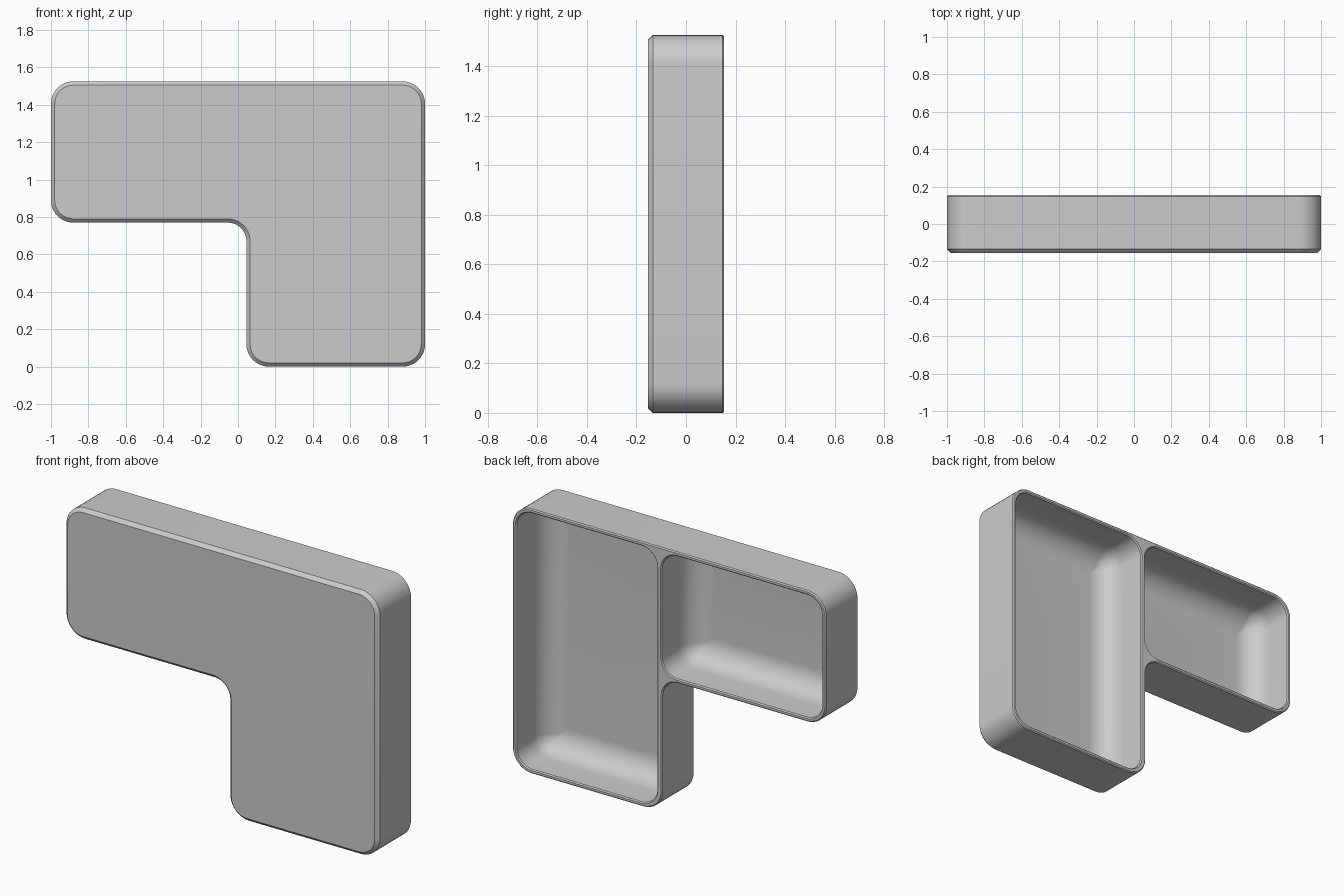
import bpy, bmesh, math
from mathutils import Vector

default = bpy.data.objects.get("Cube")
if default:
    bpy.data.objects.remove(default)

STEPS = 10                      # segments per rounded corner
FRONT, BACK = -0.154, 0.154     # depth limits
FLOOR = -0.13                   # inner face of the front panel
CHAMFER, LIP, FILLET = 0.02, 0.006, 0.13


def rounded(corners, inset):
    """Offset a counter-clockwise outline of (x, z, radius) and round its corners."""
    pts, count = [], len(corners)
    for i, (x, z, radius) in enumerate(corners):
        here = Vector((x, z))
        d_in = (here - Vector(corners[i - 1][:2])).normalized()
        d_out = (Vector(corners[(i + 1) % count][:2]) - here).normalized()
        turn = 1 if d_in.cross(d_out) > 0 else -1
        n_in, n_out = Vector((-d_in.y, d_in.x)), Vector((-d_out.y, d_out.x))
        r = max(radius - turn * inset, 0.008)
        # Arc centre sits r away from both offset sides
        centre = here + (n_in + n_out) * (inset + turn * r)
        start = math.atan2(-turn * n_in.y, -turn * n_in.x)
        for k in range(STEPS + 1):
            a = start + turn * math.pi / 2 * k / STEPS
            pts.append(centre + r * Vector((math.cos(a), math.sin(a))))
    return pts


def skin(bm, corners, levels):
    """Loft outline rings through (inset, y) levels; return the rings."""
    rings = [[bm.verts.new((p.x, y, p.y)) for p in rounded(corners, inset)]
             for inset, y in levels]
    for a, b in zip(rings, rings[1:]):
        for i in range(len(a)):
            j = (i + 1) % len(a)
            bm.faces.new((a[i], a[j], b[j], b[i]))
    return rings


def box(x0, x1, z0, z1, r):
    return [(x0, z0, r), (x1, z0, r), (x1, z1, r), (x0, z1, r)]


bm = bmesh.new()

# Outer L-shaped shell with chamfered front
outline = [(0.045, 0, 0.12), (1, 0, 0.12), (1, 1.525, 0.12),
           (-1, 1.525, 0.12), (-1, 0.77, 0.12), (0.045, 0.77, 0.1)]
outer = skin(bm, outline, [(CHAMFER, FRONT), (0, FRONT + CHAMFER),
                           (0, BACK - LIP), (LIP, BACK)])
bm.faces.new(outer[0])
rims = [outer[-1]]

# Two pockets with a soft fillet between wall and floor
pocket_levels = [(0, BACK), (LIP, BACK - LIP)]
for k in range(9):
    a = math.pi / 2 * k / 8
    pocket_levels.append((LIP + FILLET * (1 - math.cos(a)),
                          FLOOR + FILLET * (1 - math.sin(a))))
for pocket in (box(0.072, 0.982, 0.018, 1.507, 0.105),
               box(-0.982, 0.054, 0.788, 1.507, 0.105)):
    rings = skin(bm, pocket, pocket_levels)
    bm.faces.new(rings[-1])
    rims.append(rings[0])

# Flat back rim joining the shell and both pockets
edges = [bm.edges.get((ring[i - 1], ring[i])) for ring in rims for i in range(len(ring))]
bmesh.ops.triangle_fill(bm, use_beauty=True, use_dissolve=False,
                        edges=edges, normal=(0, 1, 0))
bmesh.ops.recalc_face_normals(bm, faces=bm.faces[:])

mesh = bpy.data.meshes.new("divided_tray")
bm.to_mesh(mesh)
bm.free()
tray = bpy.data.objects.new("divided_tray", mesh)
bpy.context.collection.objects.link(tray)

# Plain grey finish
grey = bpy.data.materials.new("plain_grey")
grey.use_nodes = True
colour = (0.6, 0.6, 0.6, 1)
grey.diffuse_color = colour
grey.node_tree.nodes["Principled BSDF"].inputs["Base Color"].default_value = colour
mesh.materials.append(grey)

bpy.ops.object.select_all(action='DESELECT')
tray.select_set(True)
bpy.context.view_layer.objects.active = tray
bpy.ops.object.shade_smooth_by_angle(angle=math.radians(30))
